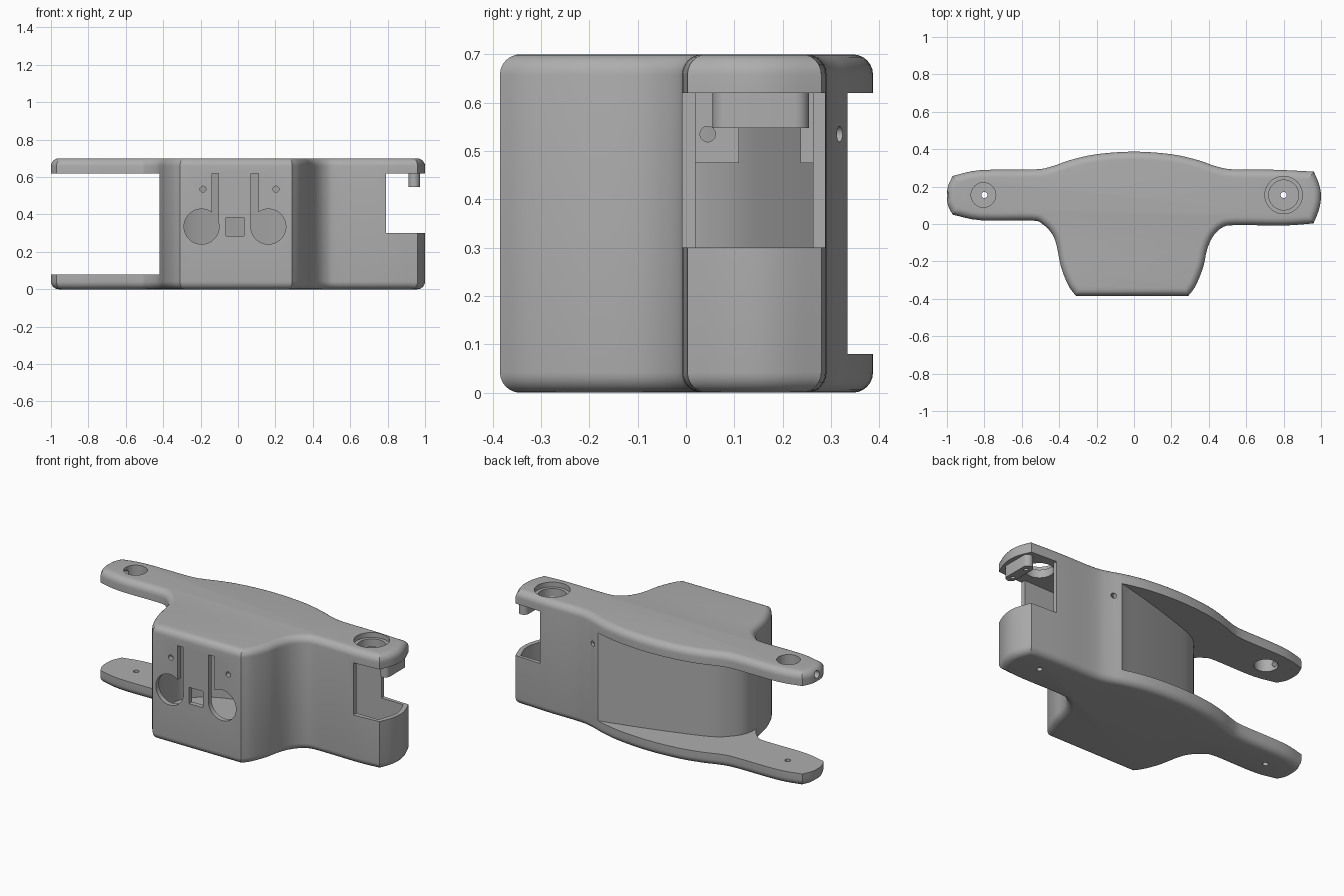
import bpy, bmesh, math
from mathutils import Vector

if "Cube" in bpy.data.objects:
    bpy.data.objects.remove(bpy.data.objects["Cube"])

grey = bpy.data.materials.new("light_grey")
grey.use_nodes = True
grey.diffuse_color = (0.42, 0.42, 0.42, 1)
grey.node_tree.nodes["Principled BSDF"].inputs["Base Color"].default_value = (0.42, 0.42, 0.42, 1)


def curve(points, steps=4):
    """Smooth open chain through the points, leaving out the last one."""
    p = [Vector(q) for q in points]
    p = [2 * p[0] - p[1]] + p + [2 * p[-1] - p[-2]]
    out = []
    for a, b, c, d in zip(p, p[1:], p[2:], p[3:]):
        for i in range(steps):
            t = i / steps
            out.append(b + 0.5 * t * (c - a + t * (2 * a - 5 * b + 4 * c - d + t * (3 * b - a - 3 * c + d))))
    return out


def prism(name, outline, z0, z1, round_edge=0):
    """Upright prism, with optional rounding of the top and bottom rims."""
    bm = bmesh.new()
    face = bm.faces.new([bm.verts.new((x, y, z0)) for x, y in outline])
    top = bmesh.ops.extrude_face_region(bm, geom=[face])["geom"]
    bmesh.ops.translate(bm, vec=(0, 0, z1 - z0), verts=[v for v in top if isinstance(v, bmesh.types.BMVert)])
    bmesh.ops.recalc_face_normals(bm, faces=bm.faces)
    if round_edge:
        rims = [e for e in bm.edges if abs(e.verts[0].co.z - e.verts[1].co.z) < 1e-5]
        bmesh.ops.bevel(bm, geom=rims, offset=round_edge, segments=6, profile=0.5,
                        affect='EDGES', clamp_overlap=False)
    mesh = bpy.data.meshes.new(name)
    bm.to_mesh(mesh)
    bm.free()
    mesh.materials.append(grey)
    obj = bpy.data.objects.new(name, mesh)
    bpy.context.collection.objects.link(obj)
    return obj


def box(name, x0, x1, y0, y1, z0, z1):
    return prism(name, [(x0, y0), (x1, y0), (x1, y1), (x0, y1)], z0, z1)


def cylinder(name, centre, radius, depth, axis='Z'):
    turn = {'X': (0, math.pi / 2, 0), 'Y': (math.pi / 2, 0, 0), 'Z': (0, 0, 0)}[axis]
    bpy.ops.mesh.primitive_cylinder_add(vertices=40, radius=radius, depth=depth, location=centre, rotation=turn)
    obj = bpy.context.object
    obj.name = name
    obj.data.materials.append(grey)
    return obj


def cut(obj, cutter):
    """Subtract the cutter and remove it."""
    cutter.hide_render = True
    mod = obj.modifiers.new("cut", 'BOOLEAN')
    mod.operation, mod.solver, mod.object = 'DIFFERENCE', 'EXACT', cutter
    bpy.context.view_layer.objects.active = obj
    bpy.ops.object.modifier_apply(modifier=mod.name)
    bpy.data.objects.remove(cutter)


def shade(obj):
    bpy.ops.object.select_all(action='DESELECT')
    obj.select_set(True)
    bpy.context.view_layer.objects.active = obj
    bpy.ops.object.shade_smooth_by_angle(angle=math.radians(25))


# Outer shell: chains meet at sharp corners
right_front = [(.29, -.385), (.33, -.33), (.37, -.23), (.39, -.14), (.42, -.07), (.47, -.02), (.54, -.006), (.8, -.008), (.96, .003)]
right_end = [(.96, .003), (.99, .08), (1, .15), (.99, .21), (.962, .28)]
back = [(.962, .28), (.75, .29), (.53, .292), (.44, .308), (.34, .342), (.2, .373), (0, .387),
        (-.2, .373), (-.34, .342), (-.44, .308), (-.53, .292), (-.82, .288), (-.97, .257)]
left_end = [(-.97, .257), (-.995, .2), (-1, .15), (-.995, .1), (-.97, .05)]
left_front = [(-.97, .05), (-.82, .02), (-.55, .019), (-.49, 0), (-.44, -.05), (-.415, -.11), (-.39, -.23), (-.35, -.33), (-.31, -.385)]
outline = [p for chain in (right_front, right_end, back, left_end, left_front) for p in curve(chain)]
outline.append((-.31, -.385))
body = prism("housing", outline, 0, 0.7, 0.042)

# Swing clearance between the left arms and behind the middle
wall = curve([(.36, .333), (.13, .274), (-.1, .205), (-.28, .14), (-.36, .075), (-.405, .01), (-.42, -.06)])
cut(body, prism("clearance", wall + [(-.42, -.06), (-.425, -.3), (-1.3, -.3), (-1.3, .7), (.5, .7), (.43, .36)], .08, .62))

# Hollow inside
cavity = curve([(.27, -.355), (.335, -.24), (.365, -.13), (.395, -.055), (.46, 0), (.54, .015), (.94, .022)])
cavity += curve([(.94, .022), (.975, .15), (.94, .262)])
cavity += curve([(.94, .262), (.54, .268), (.36, .30), (.13, .25), (-.1, .18), (-.26, .118), (-.34, .055), (-.39, -.03),
                 (-.385, -.14), (-.36, -.24), (-.3, -.355)])
cut(body, prism("cavity", cavity + [(-.3, -.355)], .08, .62))

# Opening at the right end
cut(body, box("end_opening", .79, 1.3, -.3, .6, .3, .62))

# Hinge holes
for side in (-1, 1):
    cut(body, cylinder("pin_hole", (side * .8, .155, 0), .016, .3))
cut(body, cylinder("left_bearing_hole", (-.805, .155, .66), .066, .2))
cut(body, cylinder("right_bearing_hole", (.8, .155, .66), .08, .2))
cut(body, cylinder("right_counterbore", (.8, .155, .72), .1, .1))
cut(body, cylinder("tip_hole", (-.95, .155, .66), .022, .2, 'X'))

# Front keyholes, square window and screw holes
for ring_x, x0, x1 in ((-.195, -.14, -.104), (.162, .07, .109)):
    cut(body, cylinder("round_window", (ring_x, -.4, .335), .094, .14, 'Y'))
    cut(body, box("slot", x0, x1, -.47, -.33, .335, .62))
cut(body, box("square_window", -.064, .032, -.47, -.33, .285, .385))
for x in (-.187, .203):
    cut(body, cylinder("screw_hole", (x, -.4, .535), .016, .14, 'Y'))
cut(body, cylinder("back_screw_hole", (.41, .32, .535), .016, .12, 'Y'))
shade(body)

# Stop bar under the right arm, with rounded ends
bar = [(.942 + .03 * math.cos(a), y + .03 * math.sin(a))
       for y, start in ((.225, 0), (.085, math.pi))
       for a in [start + math.pi * i / 10 for i in range(11)]]
stop = prism("stop_bar", bar, .548, .63)
for y in (.1, .21):
    cut(stop, cylinder("bar_hole", (.942, y, .55), .012, .06))
shade(stop)

# Screw lugs inside the housing
front_lug = box("front_lug", .44, .5, .0, .11, .475, .63)
cut(front_lug, cylinder("lug_hole", (.47, .045, .535), .016, .2, 'X'))
shade(front_lug)
shade(box("back_lug", .44, .5, .237, .275, .475, .63))
